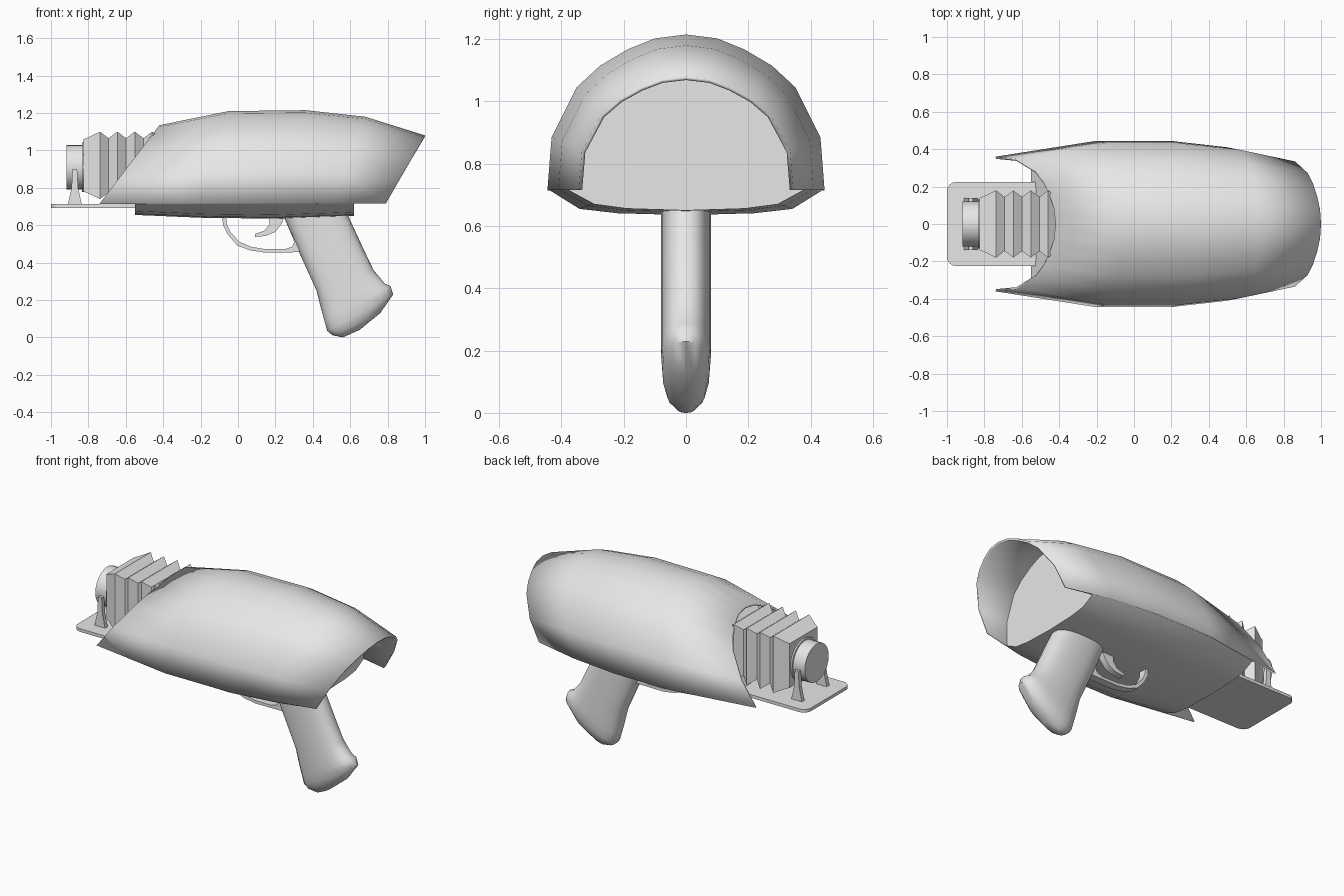
import bpy, bmesh, math
from mathutils import Vector

cube = bpy.data.objects.get("Cube")
if cube:
    bpy.data.objects.remove(cube, do_unlink=True)

grey = bpy.data.materials.new("light_grey")
grey.use_nodes = True
grey.diffuse_color = (0.8, 0.8, 0.8, 1)
grey.node_tree.nodes["Principled BSDF"].inputs["Base Color"].default_value = (0.8, 0.8, 0.8, 1)


def finish(name, bm, angle=30, fix=True):
    if fix:
        bmesh.ops.recalc_face_normals(bm, faces=bm.faces)
    mesh = bpy.data.meshes.new(name)
    bm.to_mesh(mesh)
    bm.free()
    mesh.materials.append(grey)
    obj = bpy.data.objects.new(name, mesh)
    bpy.context.collection.objects.link(obj)
    bpy.ops.object.select_all(action='DESELECT')
    obj.select_set(True)
    bpy.context.view_layer.objects.active = obj
    if angle:
        bpy.ops.object.shade_smooth_by_angle(angle=math.radians(angle))
    return obj


def loft(name, rings, closed=True, angle=30):
    """Skin a list of equal-length rings; closed rings get end caps."""
    bm = bmesh.new()
    rows = [[bm.verts.new(p) for p in ring] for ring in rings]
    n = len(rows[0])
    for a, b in zip(rows, rows[1:]):
        for j in range(n if closed else n - 1):
            k = (j + 1) % n
            bm.faces.new((a[j], a[k], b[k], b[j]))
    if closed:
        bm.faces.new(rows[0])
        bm.faces.new(rows[-1])
    return finish(name, bm, angle, fix=closed)


def prism(name, outline, y0, y1, angle=30):
    """Extrude an x-z outline between two y values."""
    return loft(name, [[(x, y, z) for x, z in outline] for y in (y0, y1)], angle=angle)


def tube(name, stations, z, sides=24):
    """Turned part along x from (x, radius) stations."""
    turn = [2 * math.pi * i / sides for i in range(sides)]
    return loft(name, [[(x, r * math.cos(t), z + r * math.sin(t)) for t in turn]
                       for x, r in stations])


# Outer shell: arched sections, each raked backwards
BASE = 0.715
half = [(1, 0), (0.97, 0.34), (0.79, 0.66), (0.62, 0.8), (0.42, 0.905), (0.225, 0.975)]
arch = half + [(0, 1)] + [(-w, h) for w, h in reversed(half)]
# bottom x, top x, half width, top z
sections = [(-0.74, -0.42, 0.36, 1.135), (-0.2, -0.05, 0.445, 1.21),
            (0.19, 0.36, 0.445, 1.215), (0.5, 0.68, 0.41, 1.18),
            (0.79, 1.0, 0.345, 1.08)]


def shell_point(section, w, h):
    xb, xt, width, top = section
    return Vector((xb + (xt - xb) * h, w * width, BASE + h * (top - BASE)))


def shell_at(x, w, h):
    """Point of the shell's lengthwise line (w, h) at a given x."""
    line = [shell_point(s, w, h) for s in sections]
    for a, b in zip(line, line[1:]):
        if x <= b.x:
            break
    return a.lerp(b, (x - a.x) / (b.x - a.x))


shell = loft("outer_shell", [[shell_point(s, w, h) for w, h in arch] for s in sections],
             closed=False, angle=40)
solid = shell.modifiers.new("thickness", 'SOLIDIFY')
solid.thickness = 0.012
solid.offset = -1

# Inner body filling the shell, with a shallow keel below
body = []
for x, rake, keel in [(-0.55, 0.3, 0.655), (-0.2, 0.15, 0.64), (0.19, 0.17, 0.635),
                      (0.5, 0.1, 0.645), (0.62, 0, 0.65)]:
    ring = []
    for w, h in arch:
        p = shell_at(x + rake * h, w, h)
        ring.append((p.x, p.y * 0.985, BASE + (p.z - BASE) * 0.985))
    width = ring[0][1]
    for w, lift in [(-0.78, 0.02), (-0.5, 0.006), (0, 0), (0.5, 0.006), (0.78, 0.02)]:
        ring.append((x, w * width, keel + lift))
    body.append(ring)
loft("inner_body", body, angle=25)

# Base plate with rounded front corners
corner, r = [], 0.05
for i in range(5):
    t = math.radians(90 + 22.5 * i)
    corner.append((-1 + r + r * math.cos(t), 0.225 - r + r * math.sin(t)))
plate = [(-0.48, 0.225)] + corner
plate += [(x, -y) for x, y in reversed(plate)]
loft("base_plate", [[(x, y, z) for x, y in plate] for z in (0.693, 0.713)])

# Square pleated bellows
pleats = [(-0.825, 0.14), (-0.8, 0.15)]
for i in range(10):
    pleats.append((-0.738 + 0.0465 * i, 0.145 if i % 2 else 0.18))
loft("bellows", [[(x, sy * s, 0.92 + sz * s) for sy, sz in
                  ((1, 1), (-1, 1), (-1, -1), (1, -1))] for x, s in pleats], angle=0)

# Lens barrel and its collar
tube("lens_barrel", [(-0.917, 0.12), (-0.83, 0.12)], 0.91)
tube("lens_collar", [(-0.835, 0.132), (-0.8, 0.132)], 0.91)

# Tapered posts either side of the barrel
post = [(-0.91, 0.71), (-0.835, 0.71), (-0.855, 0.8), (-0.86, 0.9),
        (-0.885, 0.9), (-0.89, 0.8)]
for side, y in (("left", 0.125), ("right", -0.125)):
    prism("lens_post_" + side, post, y - 0.013, y + 0.013)

# Grip: rounded sections between its front and back edges
grip = []
for xa, za, xb, zb, thick in [
        (0.23, 0.68, 0.575, 0.68, 0.08), (0.32, 0.47, 0.67, 0.475, 0.08),
        (0.42, 0.25, 0.725, 0.36, 0.08), (0.445, 0.15, 0.785, 0.288, 0.08),
        (0.462, 0.09, 0.815, 0.275, 0.08), (0.477, 0.035, 0.83, 0.23, 0.076),
        (0.505, 0.012, 0.76, 0.13, 0.062), (0.56, 0.0, 0.65, 0.04, 0.03)]:
    a, b = Vector((xa, 0, za)), Vector((xb, 0, zb))
    ring = []
    for i in range(20):
        t = 2 * math.pi * i / 20
        c, s = math.cos(t), math.sin(t)
        p = a.lerp(b, 0.5 + 0.5 * math.copysign(abs(c) ** 0.8, c))
        p.y = thick * math.copysign(abs(s) ** 0.8, s)
        ring.append(p)
    grip.append(ring)
loft("grip", grip, angle=50)

# Trigger guard strip and trigger
outer = [(-0.085, 0.66), (-0.08, 0.6), (-0.055, 0.55), (-0.005, 0.493), (0.06, 0.467),
         (0.14, 0.454), (0.35, 0.456)]
inner = [(0.33, 0.56), (0.285, 0.56), (0.3, 0.51), (0.29, 0.485), (0.25, 0.472),
         (0.14, 0.473), (0.07, 0.485), (0.01, 0.51), (-0.038, 0.56), (-0.06, 0.605),
         (-0.065, 0.66)]
prism("trigger_guard", outer + inner, -0.025, 0.025)
trigger = [(0.17, 0.66), (0.168, 0.605), (0.14, 0.57), (0.09, 0.553), (0.092, 0.537),
           (0.15, 0.543), (0.2, 0.565), (0.235, 0.61), (0.25, 0.66)]
prism("trigger", trigger, -0.02, 0.02)
